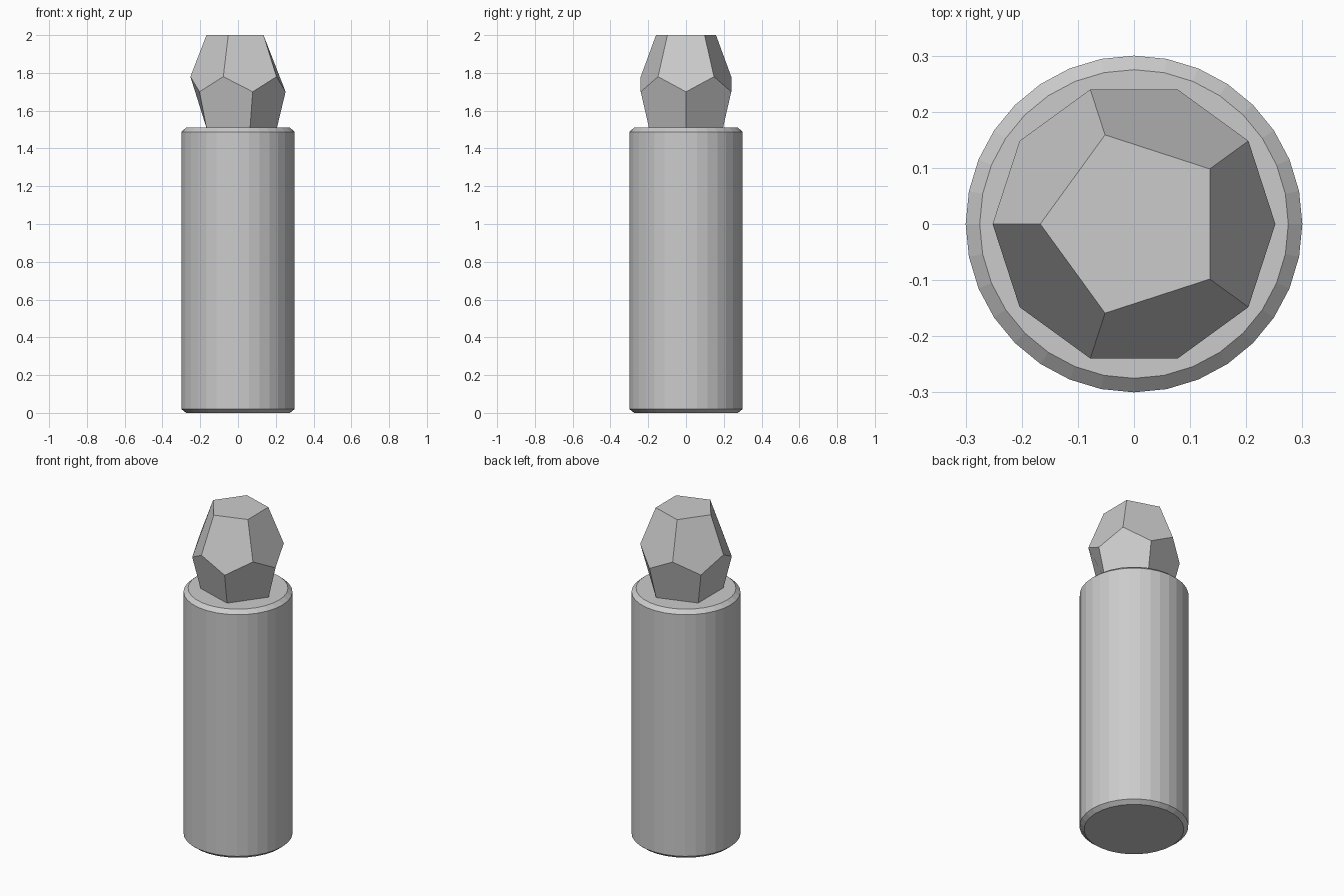
import bpy, bmesh
from math import cos, sin, pi

if "Cube" in bpy.data.objects:
    bpy.data.objects.remove(bpy.data.objects["Cube"])


def ring(bm, n, radius, z, offset=0.0):
    return [bm.verts.new((radius * cos(offset + 2 * pi * i / n),
                          radius * sin(offset + 2 * pi * i / n), z)) for i in range(n)]


def finish(bm, name):
    bmesh.ops.recalc_face_normals(bm, faces=bm.faces)
    mesh = bpy.data.meshes.new(name)
    bm.to_mesh(mesh)
    bm.free()
    bpy.context.collection.objects.link(bpy.data.objects.new(name, mesh))


# Candle body: 32-sided cylinder with chamfered rims
bm = bmesh.new()
rings = [ring(bm, 32, r, z) for r, z in
         [(0.275, 0), (0.30, 0.02), (0.30, 1.488), (0.275, 1.51)]]
for a, b in zip(rings, rings[1:]):
    for i in range(32):
        j = (i + 1) % 32
        bm.faces.new((a[i], a[j], b[j], b[i]))
bm.faces.new(rings[0])
bm.faces.new(rings[-1])
finish(bm, "candle_body")

# Flame: stretched dodecahedron made of twelve pentagons
bm = bmesh.new()
base = ring(bm, 5, 0.205, 1.505)
low = ring(bm, 5, 0.252, 1.70)
high = ring(bm, 5, 0.252, 1.78, pi / 5)
top = ring(bm, 5, 0.167, 2.0, pi / 5)
for i in range(5):
    j = (i + 1) % 5
    bm.faces.new((base[i], base[j], low[j], high[i], low[i]))
    bm.faces.new((high[i], low[j], high[j], top[j], top[i]))
bm.faces.new(base)
bm.faces.new(top)
finish(bm, "flame")
